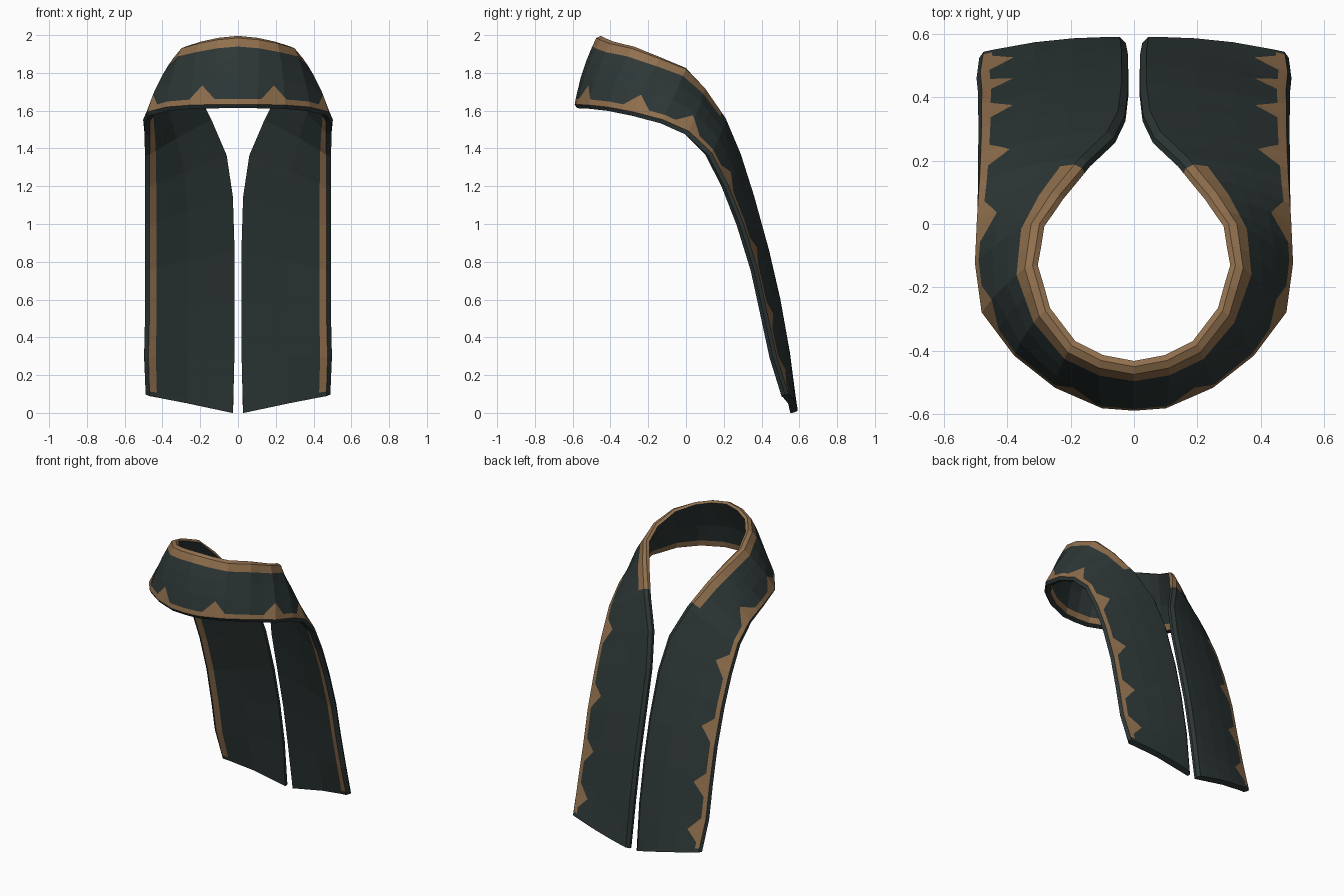
import bpy, bmesh
from mathutils import Vector

cube = bpy.data.objects.get("Cube")
if cube:
    bpy.data.objects.remove(cube, do_unlink=True)


def make_material(name, rgb):
    mat = bpy.data.materials.new(name)
    mat.use_nodes = True
    mat.diffuse_color = (*rgb, 1)
    bsdf = mat.node_tree.nodes["Principled BSDF"]
    bsdf.inputs["Base Color"].default_value = (*rgb, 1)
    bsdf.inputs["Roughness"].default_value = 0.9
    return mat


dark_cloth = make_material("dark_cloth", (0.026, 0.038, 0.037))
gold_trim = make_material("gold_trim", (0.28, 0.16, 0.075))

# Neck edge and outer edge of the left half, from front centre to tail end
neck_edge = [Vector(p) for p in (
    (0, -.475, 1.985), (.11, -.455, 1.975), (.21, -.405, 1.955), (.3, -.29, 1.93),
    (.345, -.14, 1.875), (.325, 0, 1.82), (.26, .1, 1.72), (.17, .21, 1.56),
    (.085, .29, 1.37), (.05, .36, 1.15), (.04, .44, .86), (.04, .5, .6),
    (.04, .55, .32), (.045, .59, .01))]
outer_edge = [Vector(p) for p in (
    (0, -.592, 1.618), (.1, -.585, 1.618), (.25, -.52, 1.615), (.38, -.42, 1.605),
    (.485, -.285, 1.58), (.508, -.13, 1.54), (.505, .01, 1.48), (.5, .13, 1.37),
    (.497, .22, 1.2), (.495, .3, 1.0), (.495, .375, .76), (.495, .425, .53),
    (.5, .475, .3), (.49, .54, .1))]
LAST = len(neck_edge) - 1
THICK = 0.04
TEETH = (1.6, 4.0, 5.9, 7.85, 9.65, 11.1, 12.35)
NECK_TRIM_END = 6.8
OUTER_TRIM_END = LAST - 0.12

# Outward direction of the cloth at every station
normals = []
for i in range(LAST + 1):
    a, b = max(i - 1, 0), min(i + 1, LAST)
    along = neck_edge[b] + outer_edge[b] - neck_edge[a] - outer_edge[a]
    if i == 0:
        along = Vector((1, 0, 0))
    normals.append((outer_edge[i] - neck_edge[i]).cross(along).normalized())


def sample(rail, s):
    i = min(int(s), LAST - 1)
    return rail[i].lerp(rail[i + 1], s - i)


def tooth_half_width(s):
    i = min(int(s), LAST - 1)
    return 0.075 / (outer_edge[i + 1] - outer_edge[i]).length


# Stations: the rails' own points plus the base and tip of each trim tooth
tooth_spans = [(t - tooth_half_width(t), t, t + tooth_half_width(t)) for t in TEETH]
stations = {float(i) for i in range(LAST + 1)} | {NECK_TRIM_END, OUTER_TRIM_END}
for span in tooth_spans:
    stations.update(span)
stations = sorted(stations)


def band_width(s):
    """Width of the outer trim, rising to a point at every tooth."""
    width = 0.045
    for a, tip, b in tooth_spans:
        if a < s < b:
            width += 0.075 * (1 - abs(s - tip) / (b - tip))
    return width


def section(s):
    """Closed cross-section of the cloth: outer face, rim, inner face, neck rim."""
    start, end = sample(neck_edge, s), sample(outer_edge, s)
    normal = sample(normals, s).normalized()
    width = (end - start).length
    across = (end - start) / width
    profile = (
        (0, 0), (.05, 0), (.33 * width, 0), (.6 * width, 0),
        (width - band_width(s), 0), (width - .015, 0),
        (width, -.4), (width - .02, -1), (width - .06, -1),
        (.5 * width, -1), (-.015, -1), (-.018, -.5))
    points = []
    for dist, depth in profile:
        u = min(max(dist / width, 0), 1)
        bulge = 0.06 * u * (1 - u)
        points.append(start + across * dist + normal * (depth * THICK + bulge))
    return points


# Scarf body with the trim as faces of the same cloth
bm = bmesh.new()
rings = [[bm.verts.new(p) for p in section(s)] for s in stations]
COUNT = len(rings[0])
NECK_TRIM_ROWS = (0, 10, 11)
OUTER_TRIM_ROWS = (4, 7)
for k in range(len(rings) - 1):
    middle = (stations[k] + stations[k + 1]) / 2
    for row in range(COUNT):
        nxt = (row + 1) % COUNT
        face = bm.faces.new((rings[k][row], rings[k][nxt],
                             rings[k + 1][nxt], rings[k + 1][row]))
        neck_gold = row in NECK_TRIM_ROWS and middle < NECK_TRIM_END
        outer_gold = row in OUTER_TRIM_ROWS and middle < OUTER_TRIM_END
        face.material_index = int(neck_gold or outer_gold)
bm.faces.new(rings[-1])
bmesh.ops.recalc_face_normals(bm, faces=bm.faces)

mesh = bpy.data.meshes.new("scarf")
bm.to_mesh(mesh)
bm.free()
mesh.materials.append(dark_cloth)
mesh.materials.append(gold_trim)
scarf = bpy.data.objects.new("scarf", mesh)
bpy.context.collection.objects.link(scarf)

# Right half
mirror = scarf.modifiers.new("mirror", "MIRROR")
mirror.use_clip = True
mirror.merge_threshold = 0.001
